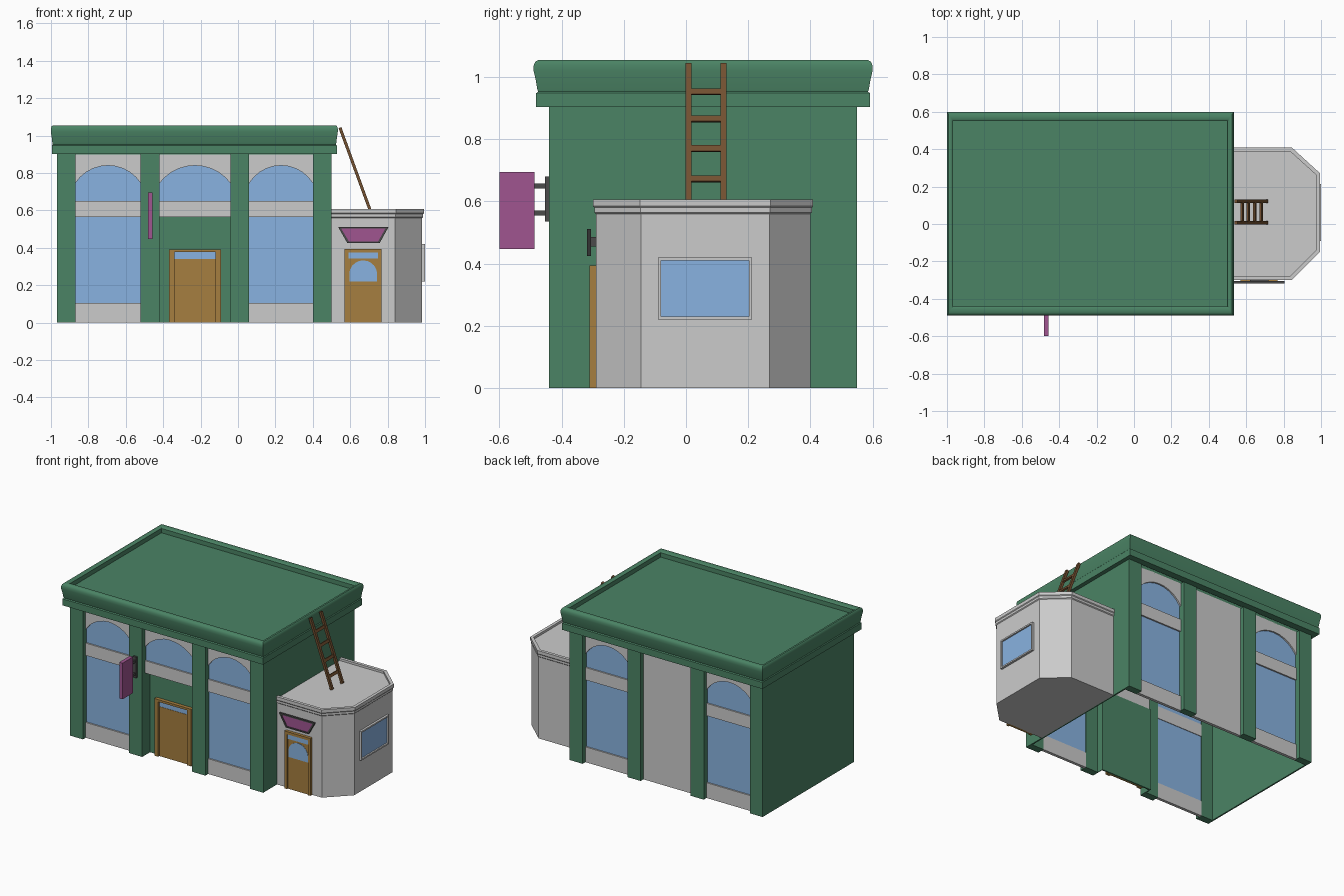
import bpy, bmesh, math

if "Cube" in bpy.data.objects:
    bpy.data.objects.remove(bpy.data.objects["Cube"])


def material(name, rgb):
    m = bpy.data.materials.new(name)
    m.diffuse_color = (*rgb, 1)
    m.use_nodes = True
    m.node_tree.nodes["Principled BSDF"].inputs["Base Color"].default_value = m.diffuse_color
    return m


GREEN = material("green_paint", (0.07, 0.23, 0.13))
GLASS = material("blue_glass", (0.25, 0.45, 0.75))
WOOD = material("door_wood", (0.38, 0.21, 0.05))
BROWN = material("ladder_wood", (0.17, 0.08, 0.03))
PURPLE = material("sign_purple", (0.35, 0.09, 0.28))
DARK = material("dark_metal", (0.07, 0.07, 0.07))


def loft(name, rings, mat=None, cap_start=True, cap_end=True):
    """Skin a list of equal-length point loops."""
    bm = bmesh.new()
    loops = [[bm.verts.new(p) for p in r] for r in rings]
    n = len(loops[0])
    for a, b in zip(loops, loops[1:]):
        for i in range(n):
            j = (i + 1) % n
            bm.faces.new((a[i], a[j], b[j], b[i]))
    if cap_start:
        bm.faces.new(loops[0][::-1])
    if cap_end:
        bm.faces.new(loops[-1])
    bmesh.ops.recalc_face_normals(bm, faces=bm.faces)
    me = bpy.data.meshes.new(name)
    bm.to_mesh(me)
    bm.free()
    ob = bpy.data.objects.new(name, me)
    bpy.context.collection.objects.link(ob)
    if mat:
        me.materials.append(mat)
    return ob


def prism(name, pts, y0, y1, mat=None):
    """Extrude an (x, z) outline along y."""
    return loft(name, [[(x, y, z) for x, z in pts] for y in (y0, y1)], mat)


def box(name, x0, x1, y0, y1, z0, z1, mat=None):
    return prism(name, [(x0, z0), (x1, z0), (x1, z1), (x0, z1)], y0, y1, mat)


def arc(x0, x1, z_spring, z_top, n=10):
    """Segmental arch points from left to right."""
    h, rise = (x1 - x0) / 2, z_top - z_spring
    r = (h * h + rise * rise) / (2 * rise)
    a = math.asin(min(1, h / r))
    return [((x0 + x1) / 2 + r * math.sin(t), z_top - r + r * math.cos(t))
            for t in (-a + 2 * a * i / n for i in range(n + 1))]


X0, X1, Y0, Y1, TOP = -0.967, 0.50, -0.44, 0.55, 0.905
PILLARS = [(X0, -0.87), (-0.52, -0.42), (-0.04, 0.06), (0.40, X1)]
BAYS = [(-0.87, -0.52), (-0.42, -0.04), (0.06, 0.40)]

# side walls (hollow shell, open underneath)
box("left_wall", X0, X0 + 0.01, Y0, Y1, 0, 1.0, GREEN)
box("right_wall", X1 - 0.01, X1, Y0, Y1, 0, 1.0, GREEN)

# front and back facades
for side in ("front", "back"):
    def dep(r):
        return Y0 + r if side == "front" else Y1 - r

    for i, (a, b) in enumerate(PILLARS):
        box(f"{side}_pillar_{i}", a, b, dep(0), dep(0.05), 0, TOP, GREEN)
    box(f"{side}_wall_top", X0, X1, dep(0.03), dep(0.05), 0.9, 1.0, GREEN)
    for i, (a, b) in enumerate(BAYS):
        name = f"{side}_bay_{i}"
        if side == "back" and i == 1:
            box(name + "_panel", a, b, dep(0.03), dep(0.05), 0, TOP)
            continue
        # arched upper window and its surround
        curve = arc(a, b, 0.745, 0.84)
        prism(name + "_arch_surround", [(a, TOP)] + curve + [(b, TOP)],
              dep(0.03), dep(0.05))
        prism(name + "_arch_glass", [(a, 0.64)] + curve + [(b, 0.64)],
              dep(0.04), dep(0.046), GLASS)
        middle = i == 1
        box(name + "_band", a, b, dep(0.03), dep(0.09 if middle else 0.05), 0.565, 0.65)
        if not middle:
            box(name + "_base", a, b, dep(0.03), dep(0.05), 0, 0.105)
            box(name + "_glass", a, b, dep(0.04), dep(0.046), 0.10, 0.57, GLASS)

# recessed entrance
box("entrance_wall", -0.42, -0.04, -0.355, -0.345, 0, 0.57, GREEN)
for k, x in enumerate((-0.425, -0.04)):
    box(f"entrance_reveal_{k}", x, x + 0.005, -0.40, -0.345, 0, 0.57, GREEN)
for k, (a, b) in enumerate(((-0.37, -0.34), (-0.12, -0.09))):
    box(f"entrance_jamb_{k}", a, b, -0.38, -0.355, 0, 0.392, WOOD)
box("entrance_lintel", -0.34, -0.12, -0.38, -0.355, 0.377, 0.392, WOOD)
box("entrance_door", -0.34, -0.12, -0.368, -0.355, 0, 0.34, WOOD)
box("entrance_transom", -0.34, -0.12, -0.366, -0.355, 0.34, 0.377, GLASS)

# cornice and sunken roof deck
PROFILE = [(-0.005, 0.903), (0.042, 0.903), (0.042, 0.948), (0.035, 0.953), (0.038, 0.96),
           (0.043, 0.99), (0.05, 1.02), (0.05, 1.037), (0.045, 1.049), (0.035, 1.055),
           (0.015, 1.054), (0.0, 1.045), (0.0, 1.015)]
rings = []
for o, z in PROFILE:
    ox = o * 0.67
    rings.append([(X0 - ox, Y0 - o, z), (X1 + ox, Y0 - o, z),
                  (X1 + ox, Y1 + o, z), (X0 - ox, Y1 + o, z)])
cornice = loft("cornice_and_roof", rings, GREEN, cap_start=False)
bpy.context.view_layer.objects.active = cornice
cornice.select_set(True)
bpy.ops.object.shade_smooth_by_angle(angle=math.radians(40))
cornice.select_set(False)


# side annex with chamfered corners and a rimmed roof
def annex_ring(o, z):
    k = 0.41 * o
    return [(0.495, -0.29 - o, z), (0.84 + k, -0.29 - o, z), (0.985 + o, -0.145 - k, z),
            (0.985 + o, 0.268 + k, z), (0.84 + k, 0.40 + o, z), (0.495, 0.40 + o, z)]


loft("annex", [annex_ring(o, z) for o, z in (
    (0, 0), (0, 0.56), (0.005, 0.565), (0.005, 0.58), (0.009, 0.585),
    (0.009, 0.607), (-0.012, 0.607), (-0.012, 0.592))])

# annex window
for k, (a, b) in enumerate(((-0.09, -0.08), (0.203, 0.213))):
    box(f"annex_window_side_{k}", 0.98, 1.0, a, b, 0.22, 0.42)
for k, (a, b) in enumerate(((0.22, 0.23), (0.41, 0.42))):
    box(f"annex_window_rail_{k}", 0.98, 1.0, -0.08, 0.203, a, b)
box("annex_window_glass", 0.98, 0.99, -0.08, 0.203, 0.23, 0.41, GLASS)

# annex door
box("annex_door", 0.59, 0.748, -0.302, -0.285, 0, 0.376, WOOD)
for k, (a, b) in enumerate(((0.57, 0.59), (0.748, 0.767))):
    box(f"annex_door_jamb_{k}", a, b, -0.31, -0.285, 0, 0.394, WOOD)
box("annex_door_lintel", 0.59, 0.748, -0.31, -0.285, 0.376, 0.394, WOOD)
box("annex_door_transom", 0.59, 0.748, -0.304, -0.29, 0.343, 0.376, GLASS)
prism("annex_door_light", [(0.595, 0.22)] + arc(0.595, 0.744, 0.265, 0.333) + [(0.744, 0.22)],
      -0.304, -0.29, GLASS)

# trapezoid sign above the annex door
outer = [(0.585, 0.425), (0.757, 0.425), (0.805, 0.512), (0.535, 0.512)]
inner = [(0.593, 0.434), (0.749, 0.434), (0.788, 0.503), (0.552, 0.503)]
loft("door_sign_frame", [[(x, y, z) for x, z in p] for p, y in (
    (outer, -0.305), (outer, -0.319), (inner, -0.319), (inner, -0.313))], DARK, cap_end=False)
prism("door_sign_panel", inner, -0.314, -0.307, PURPLE)
box("door_sign_mount", 0.62, 0.72, -0.307, -0.285, 0.455, 0.485, DARK)

# projecting sign on the front pillar
box("hanging_sign", -0.482, -0.457, -0.60, -0.487, 0.447, 0.695, PURPLE)
box("hanging_sign_plate", -0.482, -0.457, -0.454, -0.438, 0.535, 0.68, DARK)
for k, z in enumerate((0.555, 0.642)):
    box(f"hanging_sign_arm_{k}", -0.477, -0.462, -0.49, -0.45, z, z + 0.016, DARK)

# ladder leaning from the annex roof to the cornice
top, foot = (0.545, 1.043), (0.709, 0.594)
length = math.dist(top, foot)
ux, uz = (foot[0] - top[0]) / length, (foot[1] - top[1]) / length


def ladder_bar(name, z_a, z_b, half, y0, y1):
    pts = []
    for z, s in ((z_a, -1), (z_a, 1), (z_b, 1), (z_b, -1)):
        t = (z - top[1]) / uz
        pts.append((top[0] + ux * t - uz * half * s, z + ux * half * s))
    prism(name, pts, y0, y1, BROWN)


for k, y in enumerate((-0.002, 0.111)):
    ladder_bar(f"ladder_rail_{k}", top[1], foot[1], 0.008, y, y + 0.019)
for k, z in enumerate((0.672, 0.77, 0.865, 0.953)):
    ladder_bar(f"ladder_rung_{k}", z - 0.009, z + 0.009, 0.006, 0.015, 0.113)
